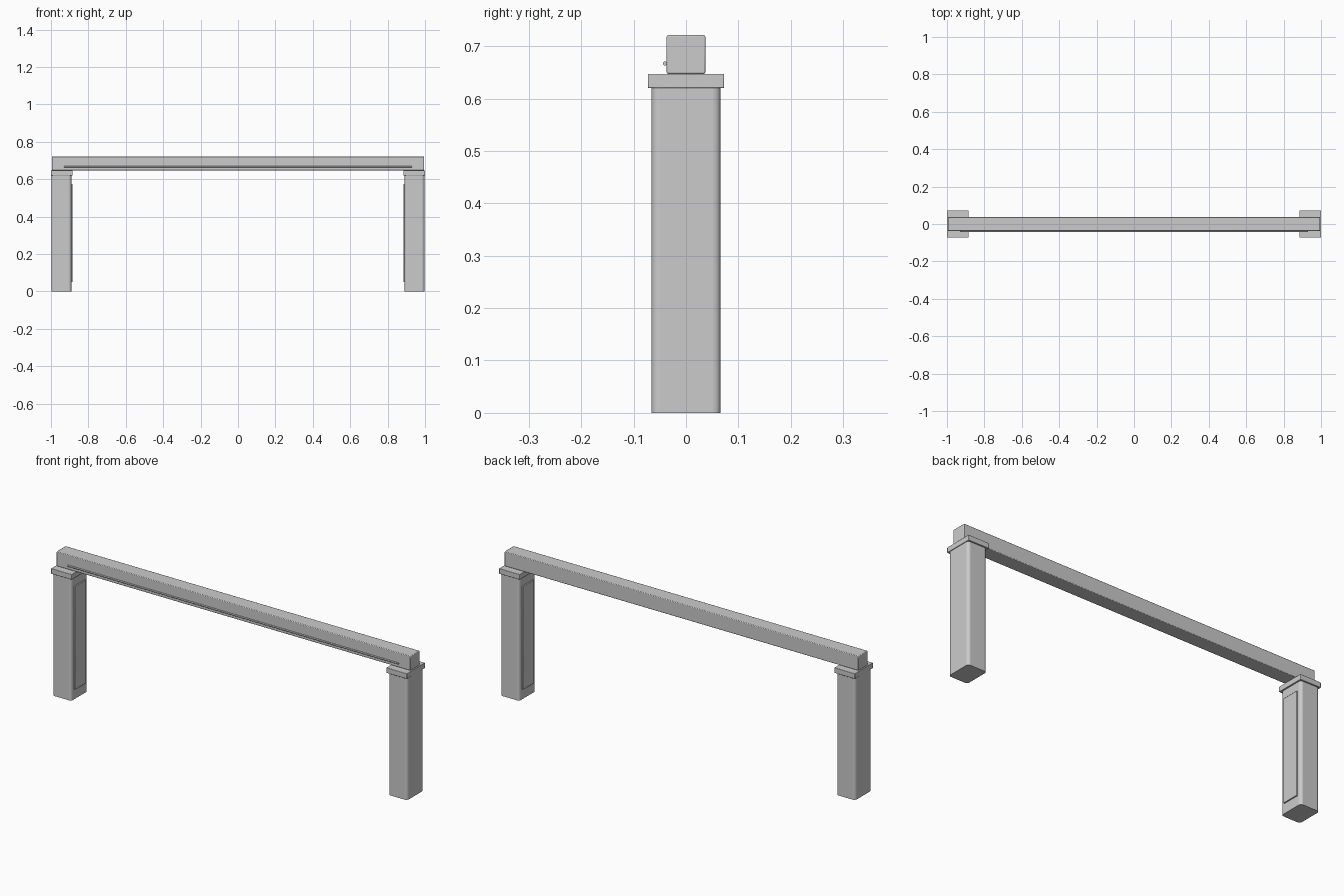
import bpy
import math

default = bpy.data.objects.get("Cube")
if default:
    bpy.data.objects.remove(default, do_unlink=True)

# Single flat grey
grey = bpy.data.materials.new("light_grey")
grey.use_nodes = True
colour = (0.6, 0.6, 0.6, 1)
grey.diffuse_color = colour
grey.node_tree.nodes["Principled BSDF"].inputs["Base Color"].default_value = colour


def finish(obj, name):
    obj.name = name
    obj.data.materials.append(grey)
    bpy.ops.object.shade_smooth_by_angle(angle=math.radians(35))
    return obj


def block(name, low, high, bevel, segments=2, upright_only=False):
    """Box between two corners, with all or only its upright edges rounded."""
    centre = [(a + b) / 2 for a, b in zip(low, high)]
    bpy.ops.mesh.primitive_cube_add(size=1, location=centre)
    obj = bpy.context.object
    obj.scale = [b - a for a, b in zip(low, high)]
    bpy.ops.object.transform_apply(location=False, rotation=False, scale=True)
    mod = obj.modifiers.new("rounded_edges", "BEVEL")
    mod.width = bevel
    mod.segments = segments
    if upright_only:
        mod.limit_method = "WEIGHT"
        weights = obj.data.attributes.new("bevel_weight_edge", "FLOAT", "EDGE")
        for edge in obj.data.edges:
            a, b = (obj.data.vertices[i].co for i in edge.vertices)
            weights.data[edge.index].value = float(abs(a.z - b.z) > 0.1)
    return finish(obj, name)


def side_block(name, side, low, high, *args):
    """Block given for the left side, mirrored across x for the right."""
    x = sorted((side * low[0], side * high[0]))
    return block(name, (x[0], *low[1:]), (x[1], *high[1:]), *args)


# Posts with caps and raised inner panels
for label, side in (("left", 1), ("right", -1)):
    side_block(label + "_post", side, (0.891, -0.066, 0), (0.997, 0.066, 0.622),
               0.014, 4, True)
    side_block(label + "_cap", side, (0.884, -0.073, 0.62), (1, 0.073, 0.647), 0.002)
    side_block(label + "_inner_panel", side, (0.885, -0.045, 0.05),
               (0.893, 0.045, 0.575), 0.002)

# Top beam
block("beam", (-0.995, -0.037, 0.647), (0.995, 0.037, 0.721), 0.003)

# Thin rod along the lower front of the beam
bpy.ops.mesh.primitive_cylinder_add(vertices=12, radius=0.004, depth=1.86,
                                    location=(0, -0.04, 0.667),
                                    rotation=(0, math.pi / 2, 0))
finish(bpy.context.object, "front_rod")
